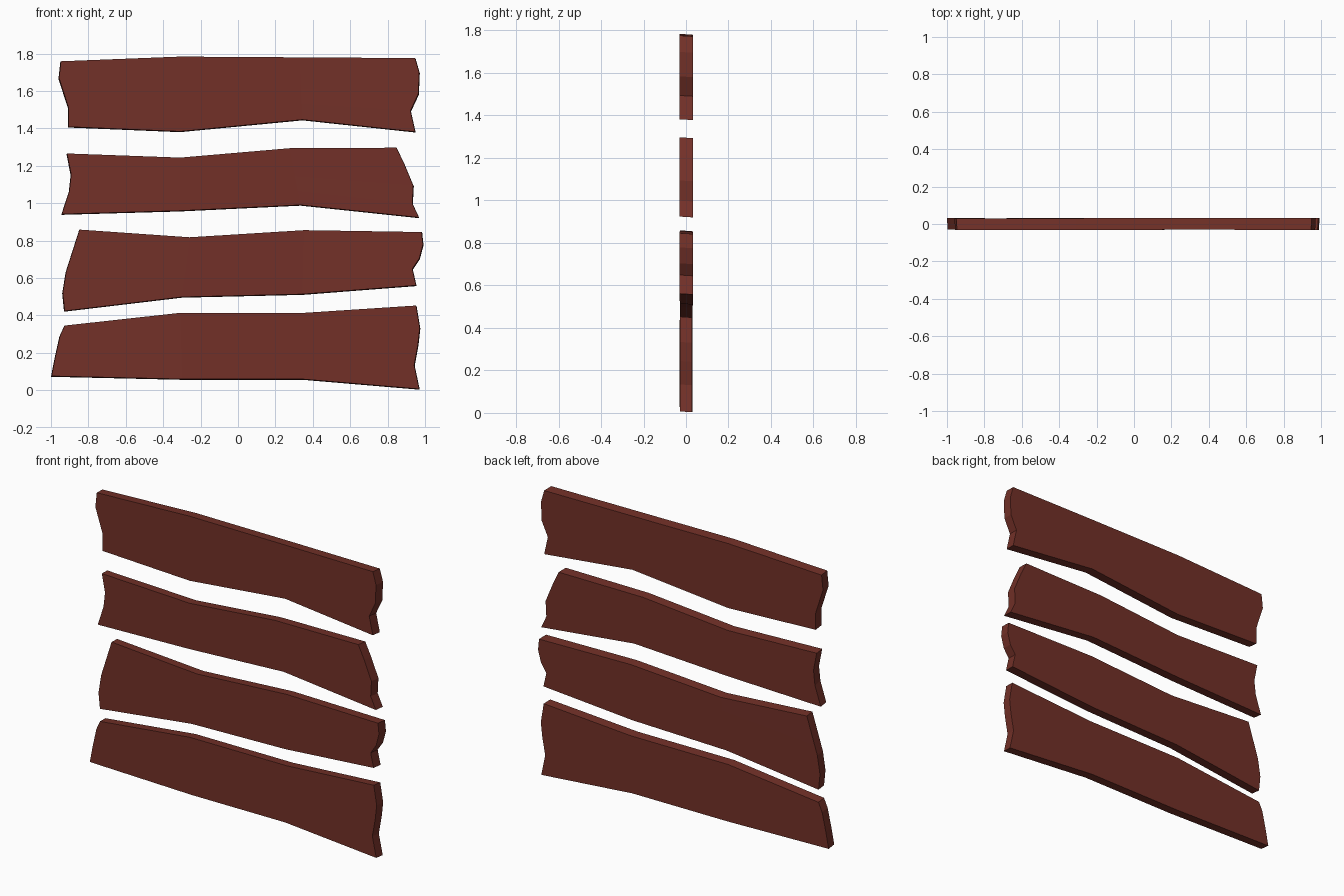
import bpy, bmesh, random
from mathutils import Vector

if "Cube" in bpy.data.objects:
    bpy.data.objects.remove(bpy.data.objects["Cube"])

random.seed(4)
wood = bpy.data.materials.new("dark_red_wood")
wood.diffuse_color = (0.171, 0.030, 0.021, 1)
wood.use_nodes = True
wood.node_tree.nodes["Principled BSDF"].inputs["Base Color"].default_value = wood.diffuse_color

# Each plank: left end, right end (both top to bottom), inner top points, inner bottom points
PLANKS = {
    "top_plank": (
        [(-.95, 1.755), (-.96, 1.665), (-.91, 1.51), (-.91, 1.405)],
        [(.95, 1.772), (.972, 1.695), (.967, 1.58), (.925, 1.49), (.95, 1.378)],
        [(-.31, 1.78), (.33, 1.776)], [(-.31, 1.38), (.345, 1.443)]),
    "upper_plank": (
        [(-.917, 1.262), (-.895, 1.15), (-.905, 1.06), (-.945, .938)],
        [(.85, 1.293), (.89, 1.21), (.94, 1.09), (.935, .995), (.97, .92)],
        [(-.31, 1.24), (.275, 1.29)], [(-.31, .956), (.335, .987)]),
    "lower_plank": (
        [(-.85, .855), (-.922, .63), (-.94, .517), (-.93, .42)],
        [(.985, .842), (.992, .775), (.972, .70), (.935, .645), (.955, .557)],
        [(-.26, .814), (.355, .852)], [(-.3, .495), (.345, .51)]),
    "bottom_plank": (
        [(-.93, .342), (-.955, .287), (-.98, .175), (-1.0, .072)],
        [(.955, .449), (.975, .33), (.965, .24), (.945, .13), (.972, .003)],
        [(-.31, .41), (.355, .41)], [(-.3, .056), (.345, .056)]),
}


def resample(points, n):
    """Spread n points along a polyline, by index."""
    out = []
    for i in range(n):
        t = i * (len(points) - 1) / (n - 1)
        k = min(int(t), len(points) - 2)
        out.append(Vector(points[k]).lerp(Vector(points[k + 1]), t - k))
    return out


def make_plank(name, left, right, top, bottom):
    rows = 13  # keeps every listed end point of both ends
    cols = [resample(left, rows)]
    cols += [resample([t, b], rows) for t, b in zip(top, bottom)]
    cols.append(resample(right, rows))
    mid = sum((p for c in cols for p in c), Vector((0, 0))) / (rows * 4)
    bm = bmesh.new()
    sides = []
    for y, s in ((-.03, .994), (.031, 1)):
        grid = []
        for c in cols:
            dy = random.uniform(-.002, .002)
            grid.append([bm.verts.new((mid.x + (p.x - mid.x) * (1 + (s - 1) * .6), y + dy,
                                       p.y + (.004 if s < 1 else 0))) for p in c])
        sides.append(grid)
        for i in range(3):
            for j in range(rows - 1):
                bm.faces.new((grid[i][j], grid[i + 1][j], grid[i + 1][j + 1], grid[i][j + 1]))
    # Rim between the front and back faces
    rims = [[g[i][0] for i in range(4)] + g[3][1:] + [g[i][-1] for i in (2, 1, 0)]
            + g[0][-2:0:-1] for g in sides]
    f, b = rims
    for i in range(len(f)):
        k = (i + 1) % len(f)
        bm.faces.new((f[i], f[k], b[k], b[i]))
    bmesh.ops.recalc_face_normals(bm, faces=bm.faces)
    me = bpy.data.meshes.new(name)
    bm.to_mesh(me)
    bm.free()
    me.materials.append(wood)
    bpy.context.collection.objects.link(bpy.data.objects.new(name, me))


for name, shape in PLANKS.items():
    make_plank(name, *shape)
